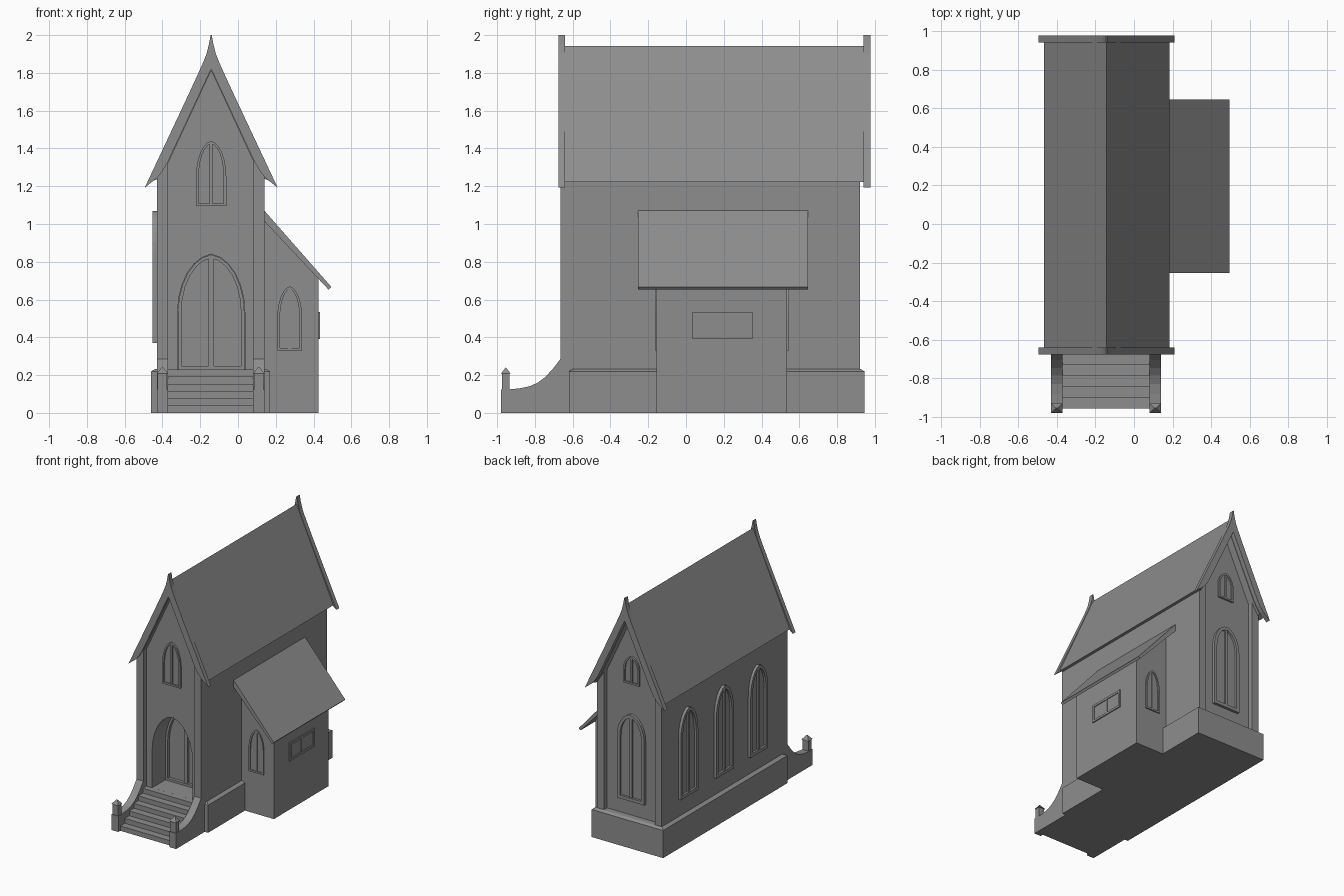
import bpy, bmesh
from math import radians, cos, sin, acos
from mathutils import Matrix

if "Cube" in bpy.data.objects:
    bpy.data.objects.remove(bpy.data.objects["Cube"])

CX = -0.142  # nave centre line

# One dark grey for the whole building
grey = bpy.data.materials.new("dark_grey")
grey.diffuse_color = (0.27, 0.27, 0.27, 1)
grey.use_nodes = True
grey.node_tree.nodes["Principled BSDF"].inputs["Base Color"].default_value = grey.diffuse_color


def finish(name, bm):
    bmesh.ops.remove_doubles(bm, verts=bm.verts, dist=1e-5)
    bmesh.ops.recalc_face_normals(bm, faces=bm.faces)
    mesh = bpy.data.meshes.new(name)
    bm.to_mesh(mesh)
    bm.free()
    mesh.materials.append(grey)
    ob = bpy.data.objects.new(name, mesh)
    bpy.context.collection.objects.link(ob)
    return ob


def prism(name, pts, axis, a, b):
    """Extrude a closed profile: (x,z) along y, or (y,z) along x."""
    bm = bmesh.new()
    at = (lambda p, d: (d, p[0], p[1])) if axis == 'x' else (lambda p, d: (p[0], d, p[1]))
    lo = [bm.verts.new(at(p, a)) for p in pts]
    hi = [bm.verts.new(at(p, b)) for p in pts]
    bm.faces.new(lo)
    bm.faces.new(hi[::-1])
    for i in range(len(pts)):
        j = (i + 1) % len(pts)
        bm.faces.new((lo[i], lo[j], hi[j], hi[i]))
    return finish(name, bm)


def box(name, x0, x1, y0, y1, z0, z1, inset=0):
    bm = bmesh.new()
    bmesh.ops.create_cube(bm, size=1)
    for v in bm.verts:
        i = inset if v.co.z > 0 else 0
        v.co = (x1 - i if v.co.x > 0 else x0 + i,
                y1 - i if v.co.y > 0 else y0 + i, z1 if v.co.z > 0 else z0)
    return finish(name, bm)


def chevron(outer, inner):
    """Symmetric roof-like outline from (dx, z) points: outer eave to apex, inner apex to eave."""
    return ([(CX + x, z) for x, z in outer] + [(CX - x, z) for x, z in reversed(outer) if x > 0]
            + [(CX - x, z) for x, z in reversed(inner)]
            + [(CX + x, z) for x, z in inner if x > 0])


def arch(w, z0, spring, top, n=6):
    """Blunt pointed arch outline of half width w."""
    c = 0.1 * w
    r = w + c
    end = acos(c / r)
    side = [(r * cos(end * i / n) - c, spring + (top - spring) * sin(end * i / n) / sin(end))
            for i in range(n + 1)]
    return [(-w, z0), (w, z0)] + side + [(-x, z) for x, z in reversed(side[:-1])]


def rect(w, z0, z1):
    return [(-w, z0), (w, z0), (w, z1), (-w, z1)]


def window(name, outer, inner, loc, turn, depth, bar):
    """Raised frame ring, recessed pane and central mullion, facing local -y."""
    bm = bmesh.new()
    loops = [[bm.verts.new((x, y, z)) for x, z in pts]
             for pts, y in ((outer, 0), (outer, -depth), (inner, -depth), (inner, 0))]
    n = len(outer)
    for k in range(4):
        p, q = loops[k], loops[(k + 1) % 4]
        for i in range(n):
            j = (i + 1) % n
            if (p[i].co - p[j].co).length > 1e-6:
                bm.faces.new((p[i], p[j], q[j], q[i]))
    top = max(z for _, z in inner)
    bottom = min(z for _, z in inner)
    parts = [finish(name + "_frame", bm),
             prism(name + "_pane", inner, 'y', 0.005, -0.2 * depth),
             box(name + "_mullion", -bar / 2, bar / 2, -0.8 * depth, 0, bottom, top)]
    for ob in parts:
        ob.data.transform(Matrix.Translation((*loc, 0)) @ Matrix.Rotation(radians(turn), 4, 'Z'))


def arched_window(name, w, z0, spring, top, loc, turn, depth, t=0.02, bar=0.016):
    window(name, arch(w, z0, spring, top), arch(w - t, z0 + t, spring, top - t),
           loc, turn, depth, bar)


# Nave body with a deep arched porch cut into the front
nave = prism("nave_walls", [(-0.43, 0), (0.14, 0), (0.14, 1.26), (CX, 1.88), (-0.43, 1.26)],
             'y', -0.625, 0.88)
cutter = prism("porch_cutter", [(CX + x, z) for x, z in arch(0.178, 0.23, 0.53, 0.84)],
               'y', -0.8, -0.43)
mod = nave.modifiers.new("porch", 'BOOLEAN')
mod.object = cutter
mod.solver = 'EXACT'
bpy.context.view_layer.objects.active = nave
bpy.ops.object.modifier_apply(modifier=mod.name)
bpy.data.objects.remove(cutter)

# Corner pilasters with mitred tops, and the raking trim that joins them
for y0, y1, end in ((-0.665, -0.62, "front"), (0.875, 0.92, "back")):
    for xo, xi, side in ((-0.43, -0.37, "left"), (0.14, 0.08, "right")):
        prism(f"pilaster_{end}_{side}", [(xo, 0), (xi, 0), (xi, 1.36), (xo, 1.25)], 'y', y0, y1)
rake = chevron([(0.282, 1.27), (0, 1.89)], [(0, 1.812), (0.226, 1.325), (0.282, 1.235)])
prism("raking_trim_front", rake, 'y', -0.66, -0.62)
prism("raking_trim_back", rake, 'y', 0.875, 0.942)

# Plinth: side strips and back strip with a sloped ledge
for n, x0, x1, y0, y1 in (("left", -0.46, -0.40, -0.62, 0.945),
                          ("right", 0.11, 0.17, -0.62, 0.945),
                          ("back", -0.46, 0.17, 0.86, 0.945)):
    box("plinth_" + n, x0, x1, y0, y1, 0, 0.22)
    box("plinth_ledge_" + n, x0, x1, y0, y1, 0.22, 0.232, 0.02)

# Main roof with thin eaves and the flared boards at both gables
prism("main_roof", chevron([(0.325, 1.222), (0, 1.942)],
                           [(0, 1.86), (0.28, 1.24)]), 'y', -0.645, 0.942)
board = chevron([(0.352, 1.192), (0.125, 1.675), (0.062, 1.812), (0.042, 1.857), (0.025, 1.9),
                 (0.012, 1.95), (0.003, 2.0)],
                [(0, 1.82), (0.23, 1.328), (0.258, 1.28), (0.288, 1.243)])
prism("gable_board_front", board, 'y', -0.675, -0.64)
prism("gable_board_back", board, 'y', 0.94, 0.977)

# Side annex with lean-to roof
prism("annex_walls", [(0.1, 0), (0.425, 0), (0.425, 0.715), (0.1, 1.07)], 'y', -0.155, 0.535)
prism("annex_roof", [(0.12, 1.035), (0.48, 0.652), (0.494, 0.667), (0.12, 1.093)],
      'y', -0.255, 0.645)

# Steps between curved wing walls
for i in range(6):
    box(f"step_{i + 1}", -0.375, 0.085, -0.955 + 0.057 * i, -0.625,
        0.0383 * i, 0.0383 * (i + 1))
wing = [(-0.98, 0), (-0.98, 0.125), (-0.93, 0.125), (-0.88, 0.13), (-0.83, 0.14),
        (-0.785, 0.16), (-0.745, 0.19), (-0.705, 0.233), (-0.665, 0.285), (-0.62, 0.285),
        (-0.62, 0)]
for x0, side in ((-0.43, "left"), (0.08, "right")):
    prism("wing_wall_" + side, wing, 'x', x0, x0 + 0.06)
    box("post_" + side, x0 + 0.005, x0 + 0.055, -0.975, -0.935, 0.125, 0.21)
    box("post_cap_" + side, x0, x0 + 0.06, -0.98, -0.928, 0.208, 0.241, 0.0255)

# Door at the back of the porch
arched_window("door", 0.176, 0.23, 0.53, 0.838, (CX, -0.43), 0, 0.03, 0.018, 0.03)

# Front and back nave windows
arched_window("front_upper_window", 0.08, 1.095, 1.25, 1.44, (CX, -0.625), 0, 0.015, 0.014)
arched_window("back_upper_window", 0.07, 1.28, 1.39, 1.50, (CX, 0.88), 180, 0.015, 0.014)
arched_window("back_tall_window", 0.12, 0.35, 0.85, 1.04, (CX, 0.88), 180, 0.022, 0.026, 0.02)

# Left nave windows
for i, y in enumerate((0.6, 0.152, -0.28)):
    arched_window(f"left_window_{i + 1}", 0.11, 0.37, 0.85, 1.07, (-0.43, y), -90,
                  0.022, 0.026, 0.02)

# Annex windows
for n, y, turn in (("front", -0.155, 0), ("back", 0.535, 180)):
    arched_window(f"annex_{n}_window", 0.066, 0.33, 0.5, 0.67, (0.274, y), turn, 0.01, 0.014)
window("annex_side_window", rect(0.158, 0.39, 0.535), rect(0.14, 0.408, 0.517),
       (0.425, 0.193), 90, 0.008, 0.02)
